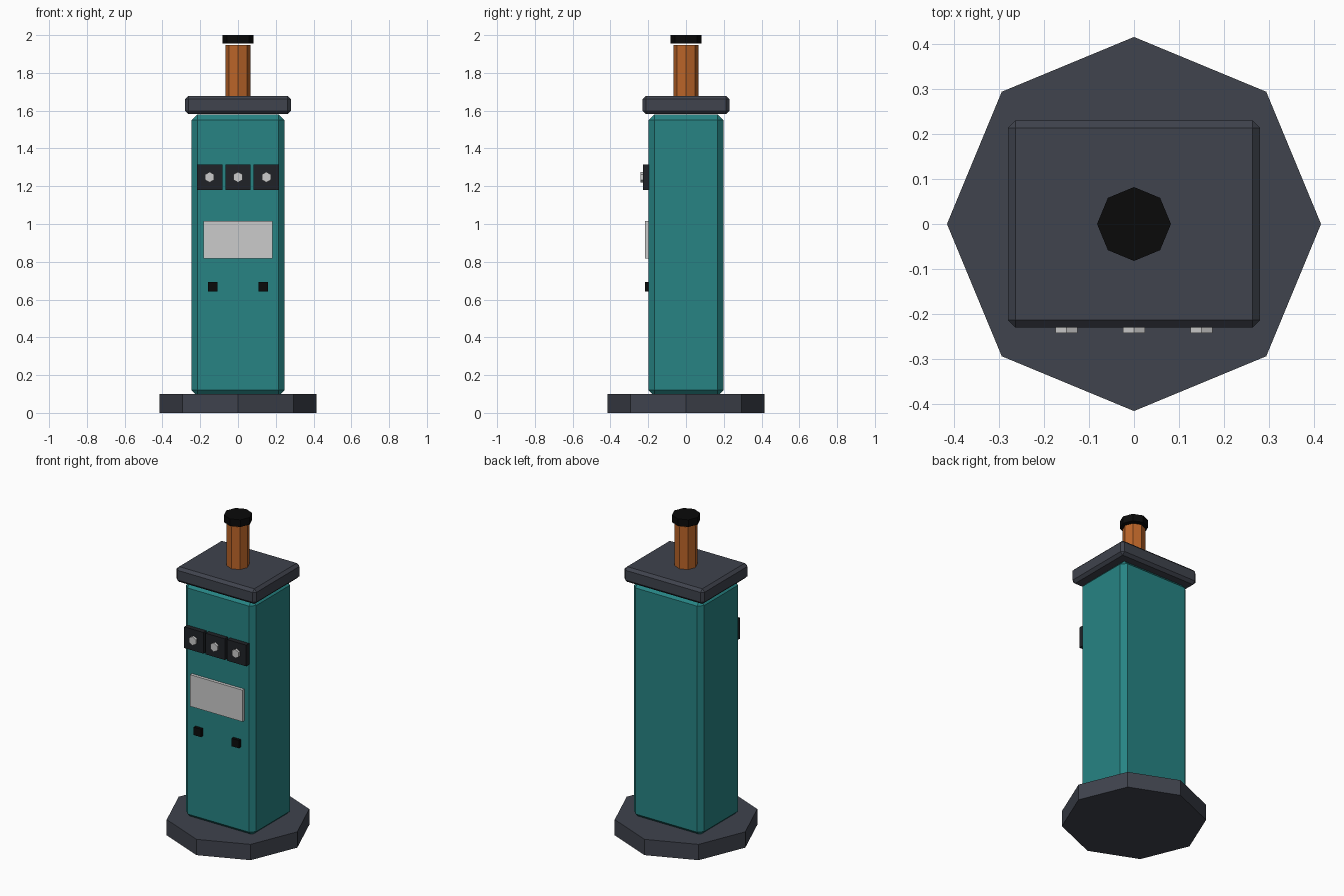
import bpy
from math import pi

if "Cube" in bpy.data.objects:
    bpy.data.objects.remove(bpy.data.objects["Cube"])


def material(name, r, g, b):
    m = bpy.data.materials.new(name)
    m.diffuse_color = (r, g, b, 1)
    m.use_nodes = True
    m.node_tree.nodes["Principled BSDF"].inputs["Base Color"].default_value = m.diffuse_color
    return m


TEAL = material("teal_paint", 0.02, 0.23, 0.23)
SLATE = material("slate", 0.05, 0.056, 0.074)
ORANGE = material("orange", 0.50, 0.13, 0.022)
PALE = material("pale_grey", 0.62, 0.62, 0.65)
DARK = material("dark_panel", 0.014, 0.016, 0.02)
BLACK = material("black", 0.003, 0.003, 0.003)


def box(name, mat, x, y, z, bevel=0):
    """Box from (min, max) ranges, with an optional chamfer."""
    spans = (x, y, z)
    bpy.ops.mesh.primitive_cube_add(size=1, location=[(a + b) / 2 for a, b in spans])
    ob = bpy.context.object
    ob.name = name
    ob.scale = [b - a for a, b in spans]
    bpy.ops.object.transform_apply(location=False, rotation=False, scale=True)
    ob.data.materials.append(mat)
    if bevel:
        mod = ob.modifiers.new("chamfer", 'BEVEL')
        mod.width = bevel
        mod.segments = 1
    return ob


def prism(name, mat, sides, radius, depth, location, rotation=(0, 0, 0)):
    bpy.ops.mesh.primitive_cylinder_add(vertices=sides, radius=radius, depth=depth,
                                        location=location, rotation=rotation)
    ob = bpy.context.object
    ob.name = name
    ob.data.materials.append(mat)
    return ob


# Octagonal foot, chamfered cabinet and overhanging lid
prism("base", SLATE, 8, 0.415, 0.10, (0, 0, 0.05))
box("body", TEAL, (-0.245, 0.245), (-0.198, 0.198), (0.09, 1.58), 0.03)
box("lid", SLATE, (-0.28, 0.28), (-0.23, 0.23), (1.582, 1.678), 0.017)

# Post and its cap on top
prism("post", ORANGE, 8, 0.066, 0.287, (0, 0, 1.8035))
prism("post_cap", BLACK, 8, 0.082, 0.045, (0, 0, 1.9775))

# Row of three control plates with hexagonal knobs
for i, cx in enumerate((-0.15, 0, 0.15), 1):
    box(f"control_plate_{i}", DARK, (cx - 0.067, cx + 0.067), (-0.228, -0.18), (1.181, 1.315))
    prism(f"knob_{i}", PALE, 6, 0.028, 0.03, (cx, -0.227, 1.248), (pi / 2, 0, 0))

# Display panel and the two small sockets below it
box("display", PALE, (-0.183, 0.183), (-0.217, -0.18), (0.817, 1.017))
for side, cx in (("left", -0.133), ("right", 0.133)):
    box(f"socket_{side}", BLACK, (cx - 0.025, cx + 0.025), (-0.217, -0.18), (0.642, 0.692))
